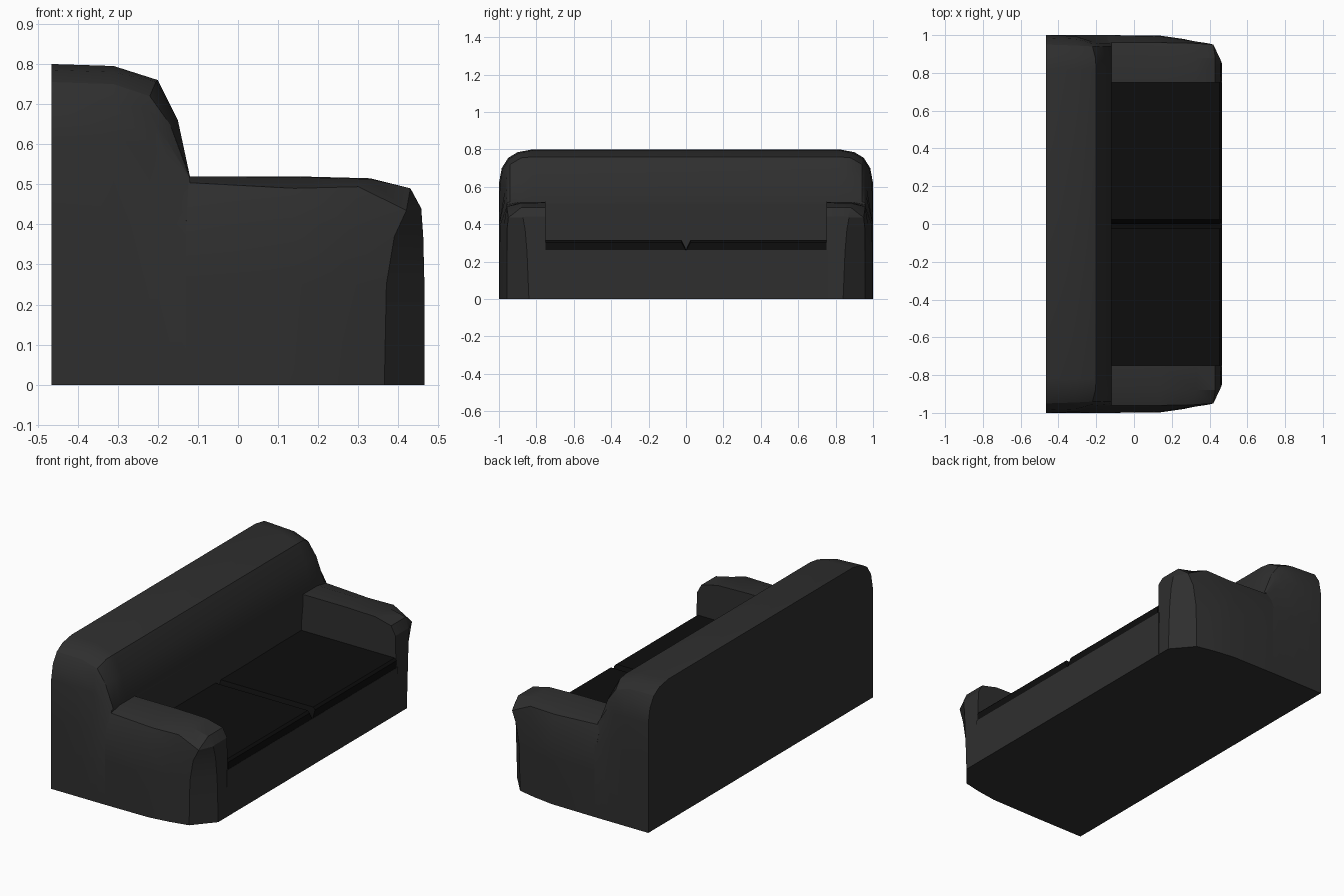
import bpy, bmesh, math

if "Cube" in bpy.data.objects:
    bpy.data.objects.remove(bpy.data.objects["Cube"])


def material(name, v):
    m = bpy.data.materials.new(name)
    m.diffuse_color = (v, v, v, 1)
    m.use_nodes = True
    m.node_tree.nodes["Principled BSDF"].inputs["Base Color"].default_value = m.diffuse_color
    return m


BODY = material("charcoal", 0.028)
DARK = material("black", 0.004)


def loft(name, rows, mat, angle=25):
    """Skin closed loops of points and cap both ends."""
    bm = bmesh.new()
    loops = [[bm.verts.new(p) for p in r] for r in rows]
    n = len(loops[0])
    for a, b in zip(loops, loops[1:]):
        for i in range(n):
            j = (i + 1) % n
            bm.faces.new((a[i], a[j], b[j], b[i]))
    bm.faces.new(loops[0])
    bm.faces.new(loops[-1])
    bmesh.ops.remove_doubles(bm, verts=bm.verts, dist=1e-4)
    bmesh.ops.recalc_face_normals(bm, faces=bm.faces)
    me = bpy.data.meshes.new(name)
    bm.to_mesh(me)
    bm.free()
    ob = bpy.data.objects.new(name, me)
    bpy.context.collection.objects.link(ob)
    me.materials.append(mat)
    bpy.ops.object.select_all(action='DESELECT')
    ob.select_set(True)
    bpy.context.view_layer.objects.active = ob
    bpy.ops.object.shade_smooth_by_angle(angle=math.radians(angle))
    return ob


# backrest: half outlines from the bottom edge up to the top, mirrored in y
half_outlines = [
    [(-.465, 1, 0), (-.465, 1, .4), (-.465, 1, .62), (-.465, .985, .70),
     (-.465, .95, .755), (-.465, .9, .785), (-.465, .82, .80)],
    [(-.31, 1, 0), (-.31, 1, .4), (-.31, .995, .61), (-.31, .98, .695),
     (-.31, .945, .75), (-.31, .895, .78), (-.31, .82, .795)],
    [(-.22, 1, 0), (-.22, 1, .4), (-.22, .965, .60), (-.225, .957, .69),
     (-.22, .94, .72), (-.205, .88, .755), (-.20, .82, .76)],
    [(-.17, 1, 0), (-.17, 1, .4), (-.175, .962, .56), (-.19, .955, .63),
     (-.17, .94, .65), (-.15, .88, .66), (-.15, .82, .66)],
    [(-.13, 1, 0), (-.13, 1, .4), (-.12, .96, .50), (-.12, .955, .515),
     (-.12, .94, .52), (-.12, .88, .52), (-.12, .82, .52)],
]
loft("backrest", [h + [(x, -y, z) for x, y, z in reversed(h)]
                  for h in half_outlines], BODY)

# arms: sections from the inner top edge over the shoulder to the floor
arm_sections = [
    [(-.14, .75, .52), (-.14, .88, .52), (-.14, .96, .505),
     (-.14, 1, .40), (-.14, 1, .25), (-.14, 1, 0)],
    [(.14, .75, .52), (.14, .88, .518), (.14, .96, .49),
     (.14, .993, .40), (.14, .997, .25), (.14, .997, 0)],
    [(.33, .75, .515), (.33, .88, .513), (.30, .958, .494),
     (.28, .973, .40), (.26, .980, .25), (.26, .980, 0)],
    [(.43, .75, .49), (.43, .88, .49), (.42, .95, .435),
     (.39, .957, .37), (.37, .957, .25), (.365, .957, 0)],
    [(.457, .75, .44), (.457, .86, .44), (.457, .872, .437),
     (.462, .86, .37), (.465, .85, .25), (.465, .84, 0)],
]
for side, s in (("left", -1), ("right", 1)):
    loft(side + "_arm", [[(r[-1][0], s * .75, 0)] + [(x, s * y, z) for x, y, z in r]
                         for r in arm_sections], BODY)

# base under the seat
loft("seat_base", [[(x, -.76, 0), (x, .76, 0), (x, .76, .262), (x, -.76, .262)]
                   for x in (-.2, .465)], BODY)

# two seat cushions with a V groove between them and softened front edges
for side, s in (("left", -1), ("right", 1)):
    def section(x, d):
        return [(x, s * .0, .255), (x, s * .002, .272 - d), (x, s * .024, .315 - d),
                (x, s * .75, .315 - d), (x, s * .75, .255)]
    loft(side + "_cushion", [section(-.15, 0), section(.452, 0), section(.464, .012)], DARK)
